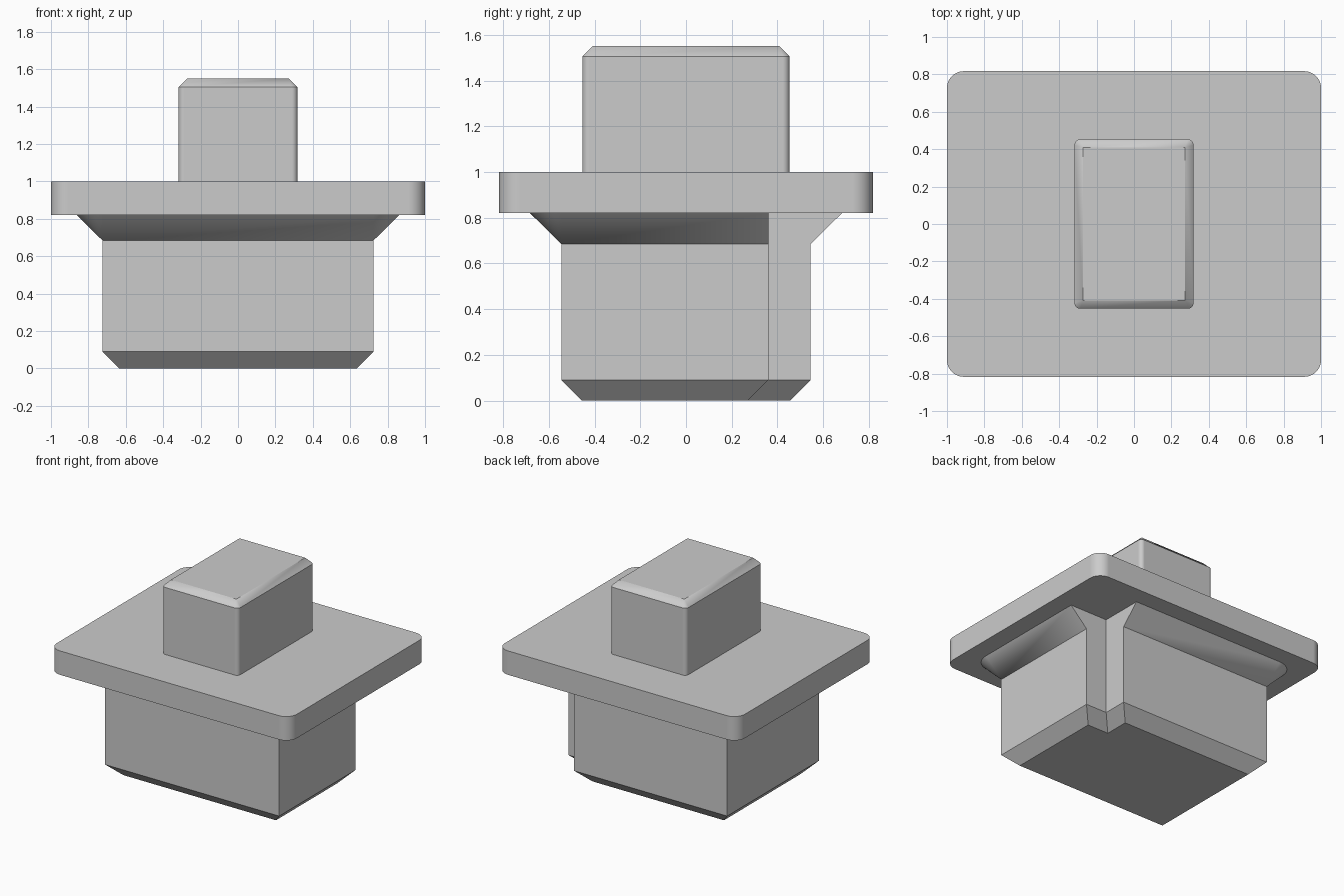
import bpy, bmesh, math

if "Cube" in bpy.data.objects:
    bpy.data.objects.remove(bpy.data.objects["Cube"], do_unlink=True)

grey = bpy.data.materials.new("light grey")
grey.use_nodes = True
grey.diffuse_color = (0.6, 0.6, 0.6, 1)
grey.node_tree.nodes["Principled BSDF"].inputs["Base Color"].default_value = grey.diffuse_color

ARC = 12  # segments per rounded corner


def corner(cx, cy, radius, start):
    """Quarter arc around (cx, cy), starting at an angle in degrees."""
    angles = [math.radians(start + 90 * i / ARC) for i in range(ARC + 1)]
    return [(cx + radius * math.cos(a), cy + radius * math.sin(a)) for a in angles]


def rounded_rect(hx, hy, radius):
    x, y = hx - radius, hy - radius
    return (corner(x, y, radius, 0) + corner(-x, y, radius, 90)
            + corner(-x, -y, radius, 180) + corner(x, -y, radius, 270))


def notched_rect(offset):
    """Body outline grown or shrunk by offset, with the key notch at back +x."""
    hx, hy, nx, ny = 0.725, 0.545, 0.55, 0.36
    radius, inset = max(offset, 0), min(offset, 0)
    x, y = hx + inset, hy + inset
    notch = [(hx + offset, ny + inset), (nx + inset, ny + inset), (nx + inset, hy + offset)]
    return (notch + corner(-x, y, radius, 90)
            + corner(-x, -y, radius, 180) + corner(x, -y, radius, 270))


def loft(name, sections):
    """Join (height, outline) sections into a closed solid."""
    bm = bmesh.new()
    rings = [[bm.verts.new((x, y, z)) for x, y in outline] for z, outline in sections]
    count = len(rings[0])
    for low, high in zip(rings, rings[1:]):
        for i in range(count):
            j = (i + 1) % count
            bm.faces.new((low[i], low[j], high[j], high[i]))
    bm.faces.new(rings[0][::-1])
    bm.faces.new(rings[-1])
    bmesh.ops.remove_doubles(bm, verts=bm.verts, dist=0.0005)
    bmesh.ops.recalc_face_normals(bm, faces=bm.faces)
    mesh = bpy.data.meshes.new(name)
    bm.to_mesh(mesh)
    bm.free()
    mesh.materials.append(grey)
    obj = bpy.data.objects.new(name, mesh)
    bpy.context.collection.objects.link(obj)
    bpy.ops.object.select_all(action="DESELECT")
    obj.select_set(True)
    bpy.context.view_layer.objects.active = obj
    bpy.ops.object.shade_smooth_by_angle(angle=math.radians(30))
    # Keep the broad faces flat beside the rounded corners
    weighted = obj.modifiers.new("flat faces", "WEIGHTED_NORMAL")
    weighted.keep_sharp = True
    return obj


# Lower body: chamfered foot, straight walls, flared collar, notch all the way up
loft("lower_body", [(0, notched_rect(-0.09)), (0.09, notched_rect(0)),
                    (0.685, notched_rect(0)), (0.82, notched_rect(0.137))])

# Flange plate with rounded corners
plate = rounded_rect(1, 0.817, 0.09)
loft("flange_plate", [(0.82, plate), (1, plate)])

# Upper stem with softened edges and a chamfered top
stem = rounded_rect(0.318, 0.453, 0.03)
loft("upper_stem", [(1, stem), (1.505, stem), (1.55, rounded_rect(0.273, 0.408, 0))])
